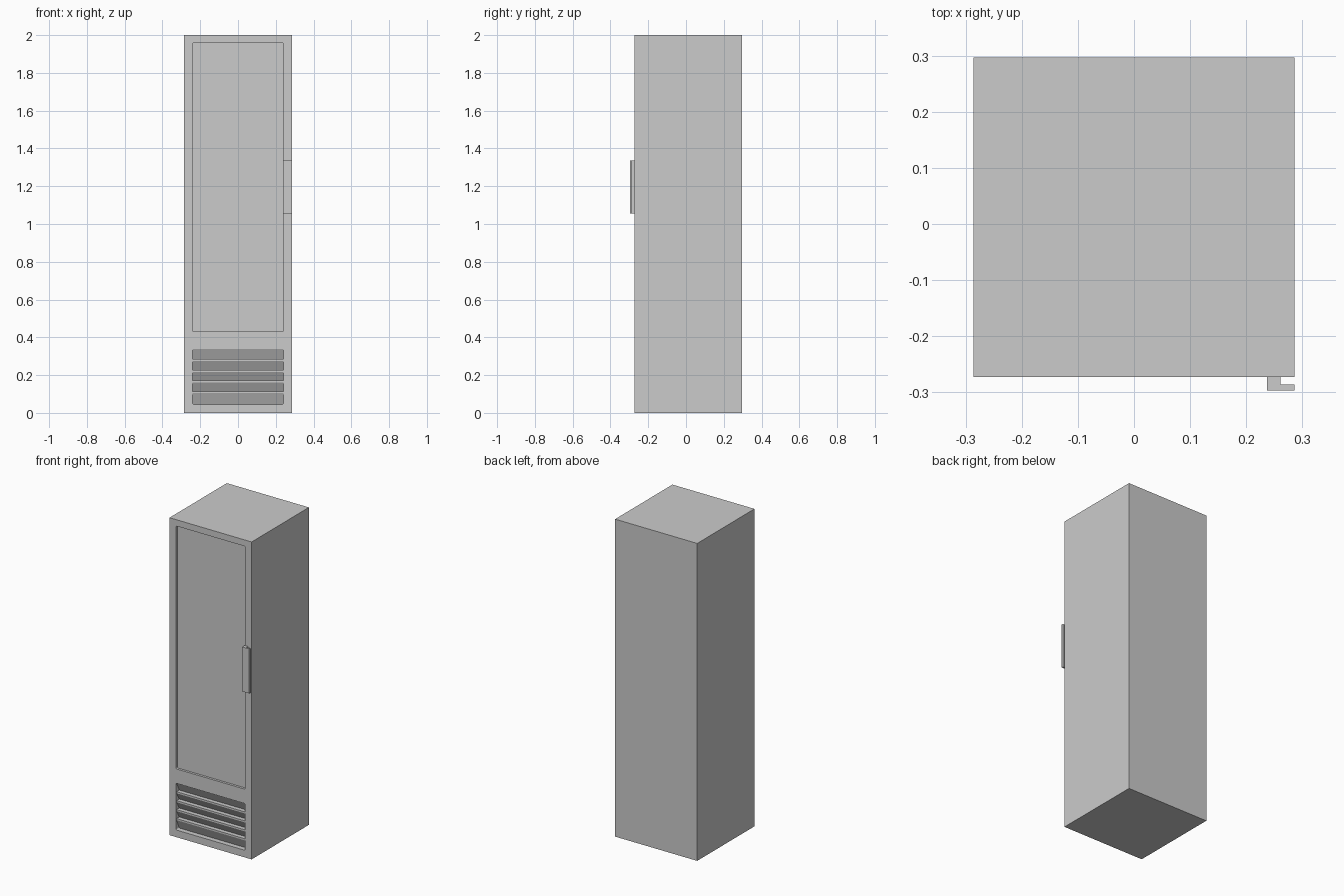
import bpy, bmesh, math

if "Cube" in bpy.data.objects:
    bpy.data.objects.remove(bpy.data.objects["Cube"])

grey = bpy.data.materials.new("light_grey")
grey.diffuse_color = (0.6, 0.6, 0.6, 1)
grey.use_nodes = True
grey.node_tree.nodes["Principled BSDF"].inputs["Base Color"].default_value = grey.diffuse_color

FRONT, BACK, HALF_W = -0.273, 0.297, 0.286


def prism(name, points, start, end, place):
    """Extrude a 2D outline from start to end; place(u, v, w) maps to xyz."""
    bm = bmesh.new()
    a = [bm.verts.new(place(u, v, start)) for u, v in points]
    b = [bm.verts.new(place(u, v, end)) for u, v in points]
    n = len(points)
    bm.faces.new(a)
    bm.faces.new(b[::-1])
    for i in range(n):
        j = (i + 1) % n
        bm.faces.new((a[j], a[i], b[i], b[j]))
    bmesh.ops.recalc_face_normals(bm, faces=bm.faces)
    me = bpy.data.meshes.new(name)
    bm.to_mesh(me)
    bm.free()
    me.materials.append(grey)
    ob = bpy.data.objects.new(name, me)
    bpy.context.collection.objects.link(ob)
    return ob


def rounded_rect(x0, x1, z0, z1, r, steps=4):
    pts = []
    corners = [(x1 - r, z1 - r), (x0 + r, z1 - r), (x0 + r, z0 + r), (x1 - r, z0 + r)]
    for k, (cx, cz) in enumerate(corners):
        for s in range(steps + 1):
            t = math.pi / 2 * (k + s / steps)
            pts.append((cx + r * math.cos(t), cz + r * math.sin(t)))
    return pts


def on_front(u, v, w):
    return (u, w, v)


def along_x(u, v, w):
    return (w, u, v)


def along_z(u, v, w):
    return (u, v, w)


# Cabinet box
cabinet = prism("cabinet", [(-HALF_W, FRONT), (HALF_W, FRONT), (HALF_W, BACK), (-HALF_W, BACK)],
                0, 2, along_z)

# Recesses for the door panel and the vent grille
for z0, z1, depth in ((0.43, 1.96, 0.015), (0.045, 0.34, 0.035)):
    cutter = prism("recess_cutter", rounded_rect(-0.241, 0.241, z0, z1, 0.008),
                   FRONT - 0.05, FRONT + depth, on_front)
    cutter.hide_render = True
    mod = cabinet.modifiers.new("recess", 'BOOLEAN')
    mod.operation = 'DIFFERENCE'
    mod.solver = 'EXACT'
    mod.object = cutter
    bpy.context.view_layer.objects.active = cabinet
    bpy.ops.object.modifier_apply(modifier=mod.name)
    bpy.data.objects.remove(cutter)

# Vent louvres: thin front lip, then a face sloping back and down
lip_y, inner_y, back_y = FRONT + 0.005, FRONT + 0.032, FRONT + 0.036
pitch, lip = 0.0565, 0.01
for i in range(5):
    top = 0.3405 - pitch * i
    bottom = top - pitch if i < 4 else 0.0445
    prism(f"vent_louvre_{i + 1}",
          [(lip_y, top), (lip_y, top - (lip if i else 0.002)), (inner_y, bottom),
           (back_y, bottom), (back_y, top)],
          -0.2405, 0.2405, along_x)

# L-shaped door handle
handle = prism("door_handle",
               [(0.237, FRONT + 0.001), (0.237, -0.297), (HALF_W, -0.297),
                (HALF_W, -0.286), (0.261, -0.286), (0.261, FRONT + 0.001)],
               1.055, 1.335, along_z)
